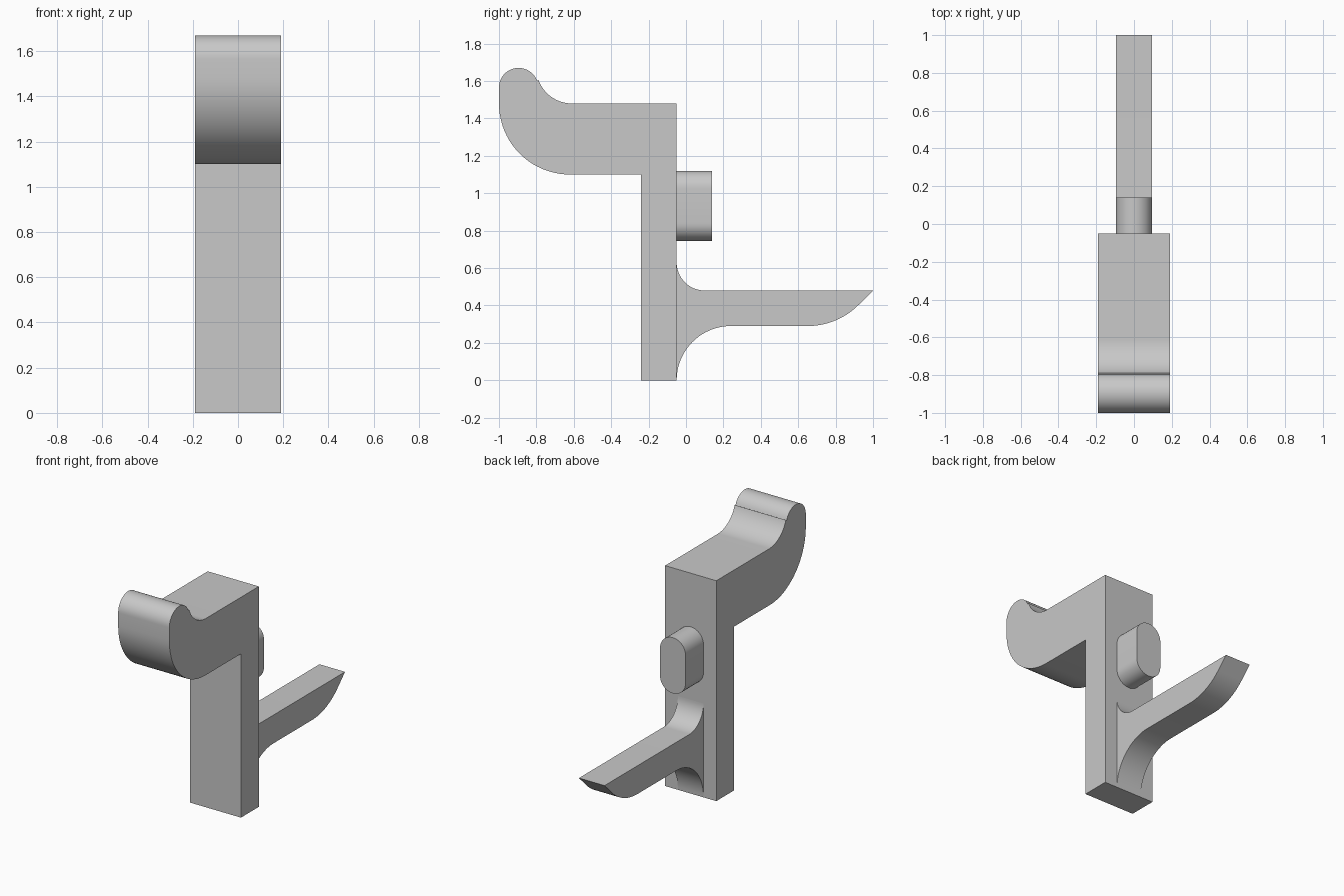
import bpy, bmesh
from math import sin, cos, radians

cube = bpy.data.objects.get("Cube")
if cube:
    bpy.data.objects.remove(cube, do_unlink=True)

grey = bpy.data.materials.new("plain grey")
grey.use_nodes = True
colour = (0.58, 0.58, 0.58, 1)
grey.diffuse_color = colour
grey.node_tree.nodes["Principled BSDF"].inputs["Base Color"].default_value = colour


def arc(a, b, r, start, end, steps=20):
    """Points on a circle of radius r around (a, b), angles in degrees."""
    angles = [radians(start + (end - start) * i / steps) for i in range(steps + 1)]
    return [(a + r * cos(t), b + r * sin(t)) for t in angles]


def extrude(name, points, depth):
    """Solid from a closed 3D outline pushed along depth."""
    bm = bmesh.new()
    face = bm.faces.new([bm.verts.new(p) for p in points])
    pushed = bmesh.ops.extrude_face_region(bm, geom=[face], use_keep_orig=True)
    moved = [v for v in pushed["geom"] if isinstance(v, bmesh.types.BMVert)]
    bmesh.ops.translate(bm, verts=moved, vec=depth)
    bmesh.ops.recalc_face_normals(bm, faces=bm.faces)
    mesh = bpy.data.meshes.new(name)
    bm.to_mesh(mesh)
    bm.free()
    mesh.materials.append(grey)
    obj = bpy.data.objects.new(name, mesh)
    bpy.context.collection.objects.link(obj)
    bpy.ops.object.select_all(action="DESELECT")
    obj.select_set(True)
    bpy.context.view_layer.objects.active = obj
    bpy.ops.object.shade_smooth_by_angle(angle=radians(30))
    return obj


def side_profile(name, outline, half_width):
    return extrude(name, [(-half_width, y, z) for y, z in outline],
                   (2 * half_width, 0, 0))


# Upright post with the wide upper hook
side_profile("post_and_upper_hook",
             [(-0.05, 0), (-0.05, 1.48)]
             + arc(-0.61, 1.67, 0.19, 270, 200)
             + arc(-0.895, 1.565, 0.105, 20, 180)
             + arc(-0.62, 1.48, 0.38, 180, 270)
             + [(-0.24, 1.1), (-0.24, 0)], 0.19)

# Narrow lower hook with flared root and pointed tip
side_profile("lower_hook",
             arc(0.10, 0.63, 0.15, 180, 270)
             + [(1, 0.48)]
             + arc(0.65, 0.676, 0.386, 315, 270)
             + arc(0.24, 0, 0.29, 90, 180), 0.095)

# Rounded peg on the back of the post
r = 0.095
peg = arc(0, 1.12 - r, r, 0, 180) + arc(0, 0.745 + r, r, 180, 360)
extrude("back_peg", [(x, -0.05, z) for x, z in peg], (0, 0.19, 0))
